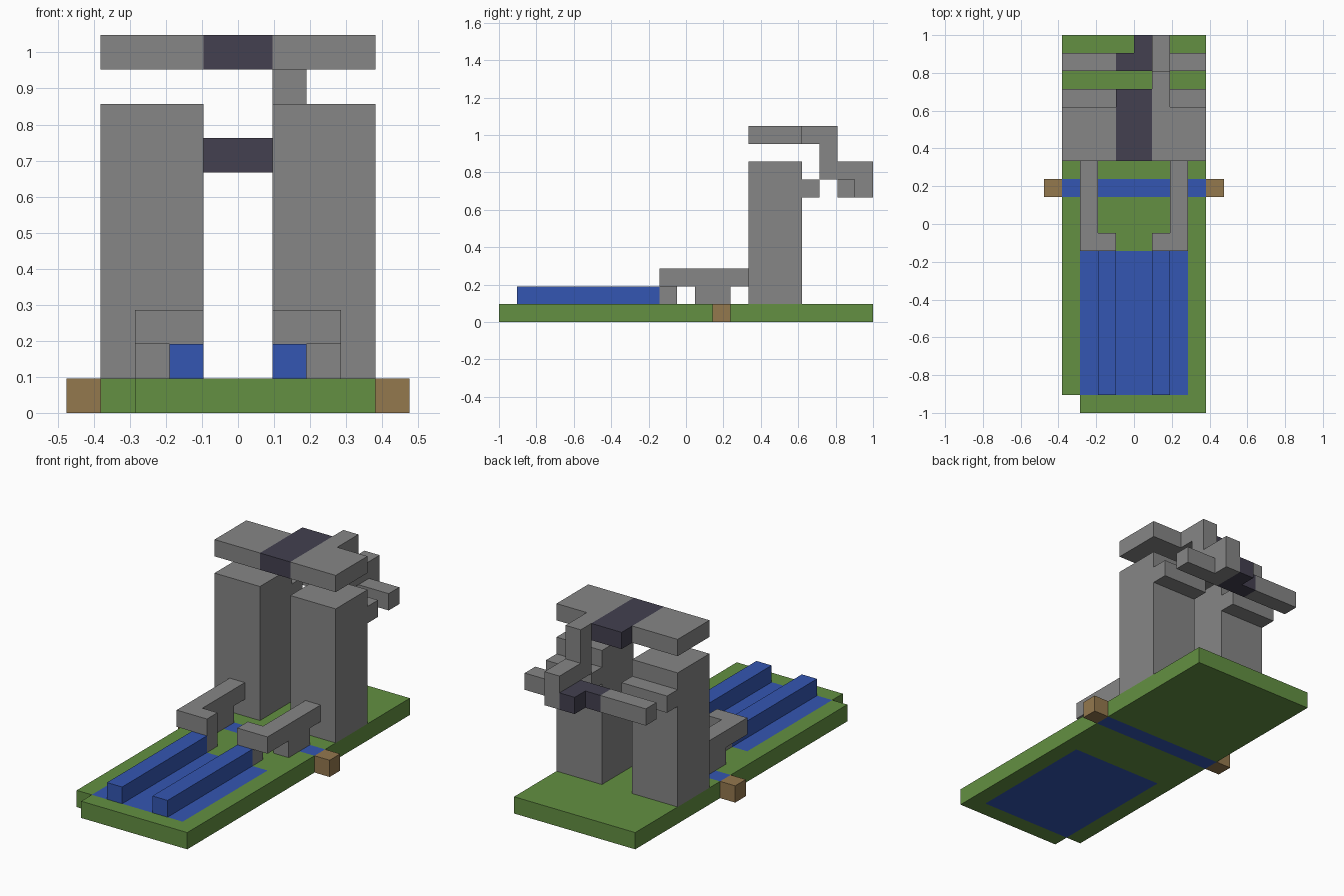
import bpy, bmesh, math
from mathutils import Vector

if "Cube" in bpy.data.objects:
    bpy.data.objects.remove(bpy.data.objects["Cube"], do_unlink=True)

UNIT = 2 / 21                      # one block of the build
ORIGIN = Vector((5, 10.5, 0))      # block coordinates of the world origin


def material(name, r, g, b):
    mat = bpy.data.materials.new(name)
    mat.use_nodes = True
    mat.diffuse_color = (r, g, b, 1)
    shader = mat.node_tree.nodes["Principled BSDF"]
    shader.inputs["Base Color"].default_value = (r, g, b, 1)
    shader.inputs["Roughness"].default_value = 0.9
    return mat


GRASS = material("grass green", 0.125, 0.279, 0.054)
WATER = material("water blue", 0.034, 0.093, 0.445)
STONE = material("stone grey", 0.238, 0.238, 0.238)
WOOD = material("wood brown", 0.296, 0.188, 0.076)
DARK = material("dark slate", 0.056, 0.051, 0.080)


def box(x0, x1, y0, y1, z0, z1):
    """All block cells in the given ranges (upper ends excluded)."""
    return {(x, y, z) for x in range(x0, x1)
            for y in range(y0, y1) for z in range(z0, z1)}


def build(name, cells, mats, rule=lambda c: 0, mirror=False):
    """Skin a set of cells into one clean mesh, coloured by a rule."""
    bm = bmesh.new()
    for cell in sorted(cells):
        centre = Vector(cell) + Vector((0.5, 0.5, 0.5))
        for axis in range(3):
            for sign in (-1, 1):
                n = Vector((0, 0, 0))
                n[axis] = sign
                if tuple(int(a + b) for a, b in zip(cell, n)) in cells:
                    continue
                u = Vector((0, 0, 0))
                u[(axis + 1) % 3] = 1
                v = n.cross(u)
                corners = [centre + (n + a * u + b * v) / 2
                           for a, b in ((-1, -1), (1, -1), (1, 1), (-1, 1))]
                face = bm.faces.new([bm.verts.new((p - ORIGIN) * UNIT)
                                     for p in corners])
                face.material_index = rule(cell)
    bmesh.ops.remove_doubles(bm, verts=bm.verts, dist=0.001)
    bmesh.ops.dissolve_limit(bm, angle_limit=math.radians(1), verts=bm.verts,
                             edges=bm.edges, delimit={'MATERIAL'})
    mesh = bpy.data.meshes.new(name)
    bm.to_mesh(mesh)
    bm.free()
    for mat in mats:
        mesh.materials.append(mat)
    obj = bpy.data.objects.new(name, mesh)
    bpy.context.collection.objects.link(obj)
    if mirror:
        obj.modifiers.new("mirror", 'MIRROR').use_mirror_merge = False
    return obj


# Ground slab with one missing corner, a pool and a cross stream
pool = box(2, 8, 1, 9, 0, 1)
stream = box(1, 9, 12, 13, 0, 1)
build("ground", box(1, 9, 0, 21, 0, 1) - {(1, 0, 0)}, [GRASS, WATER],
      lambda c: int(c in pool or c in stream))
build("water_ridges", box(6, 7, 1, 9, 1, 2), [WATER], mirror=True)
build("stream_end_blocks", box(9, 10, 12, 13, 0, 1), [WOOD], mirror=True)

# Twin pillars with a ledge behind each
build("pillars", box(6, 9, 14, 17, 1, 9) | box(6, 9, 17, 18, 7, 8),
      [STONE], mirror=True)

# Spouts reaching forward from the pillars, turned in and down to the ridges
build("spouts", box(7, 8, 9, 14, 2, 3) | box(6, 7, 9, 10, 1, 3)
      | box(7, 8, 11, 13, 1, 2), [STONE], mirror=True)

# Roof beam with a dark middle
middle = box(4, 6, 14, 18, 10, 11)
build("roof", box(1, 9, 14, 17, 10, 11) | middle, [STONE, DARK],
      lambda c: int(c in middle))

# Stepped hanger joining the roof to the rear bar
build("hanger", box(6, 7, 17, 19, 10, 11) | box(6, 7, 18, 19, 8, 10)
      | box(6, 7, 19, 21, 8, 9) | box(6, 7, 20, 21, 7, 8), [STONE])

# Rear bar with a dark middle and a small dark knob
centre_blocks = box(4, 6, 19, 20, 7, 8) | box(5, 6, 20, 21, 7, 8)
build("rear_bar", box(1, 9, 19, 20, 7, 8) | centre_blocks, [STONE, DARK],
      lambda c: int(c in centre_blocks))
